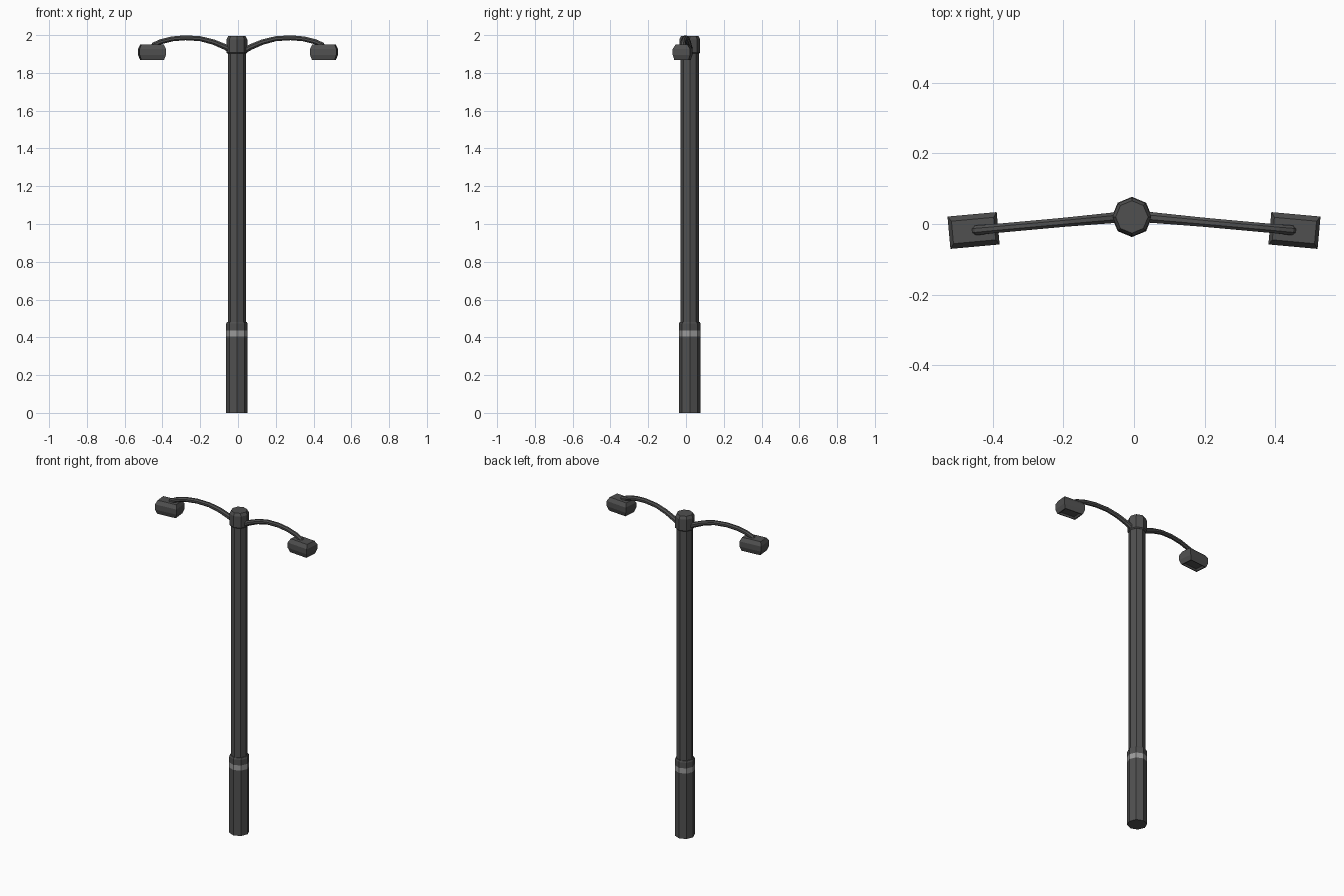
import bpy, bmesh, math
from mathutils import Vector, Matrix

if "Cube" in bpy.data.objects:
    bpy.data.objects.remove(bpy.data.objects["Cube"])

def mat(name, c):
    m = bpy.data.materials.new(name)
    m.diffuse_color = (c[0], c[1], c[2], 1)
    m.use_nodes = True
    m.node_tree.nodes["Principled BSDF"].inputs["Base Color"].default_value = m.diffuse_color
    return m

dark = mat("dark grey metal", (0.08, 0.08, 0.08))
light = mat("light grey band", (0.33, 0.33, 0.33))

def loft(name, rings, materials, band=None):
    """Skin closed rings of points, cap both ends; band = index of lighter strip."""
    bm = bmesh.new()
    vs = [[bm.verts.new(p) for p in r] for r in rings]
    n = len(vs[0])
    for k in range(len(vs) - 1):
        for i in range(n):
            j = (i + 1) % n
            f = bm.faces.new((vs[k][i], vs[k][j], vs[k + 1][j], vs[k + 1][i]))
            f.material_index = 1 if k == band else 0
    bm.faces.new(vs[0])
    bm.faces.new(vs[-1])
    bmesh.ops.recalc_face_normals(bm, faces=bm.faces[:])
    me = bpy.data.meshes.new(name)
    bm.to_mesh(me)
    bm.free()
    for m in materials:
        me.materials.append(m)
    ob = bpy.data.objects.new(name, me)
    bpy.context.collection.objects.link(ob)
    return ob

PX, PY = -0.006, 0.02  # pole axis

def octagon(r, z):
    return [(PX + r * math.cos(i * math.pi / 4), PY + r * math.sin(i * math.pi / 4), z)
            for i in range(8)]

# Octagonal base with light band, slim pole, bevelled cap
loft("base", [octagon(r, z) for r, z in
     [(.057, 0), (.057, .405), (.057, .437), (.057, .472), (.053, .481)]], [dark, light], band=1)
loft("pole", [octagon(.048, .47), octagon(.048, 1.92)], [dark])
loft("cap", [octagon(r, z) for r, z in
     [(.049, 1.902), (.055, 1.908), (.055, 1.978), (.046, 1.995)]], [dark])

# Arched arm path (distance from centre, height, tube radius)
PATH = [(.02, 1.912, .017), (.07, 1.938, .016), (.13, 1.963, .015), (.20, 1.981, .014),
        (.28, 1.986, .014), (.35, 1.98, .014), (.41, 1.965, .014), (.445, 1.949, .015),
        (.46, 1.925, .015)]
# Lamp housing cross-sections (half length, half width, height)
LAMP = [(.046, .028, 1.878), (.054, .034, 1.868), (.060, .038, 1.868),
        (.070, .046, 1.895), (.070, .046, 1.927), (.060, .032, 1.949)]

def side(s, label):
    tilt = math.radians(-5.2)
    # arms sweep slightly forward
    place = Matrix.Diagonal((s, 1, 1, 1)) @ Matrix.Translation((0, .023, 0)) @ Matrix.Rotation(tilt, 4, 'Z')
    rings = []
    for k, (d, z, r) in enumerate(PATH):
        a, b = PATH[max(k - 1, 0)], PATH[min(k + 1, len(PATH) - 1)]
        t = Vector((b[0] - a[0], 0, b[1] - a[1])).normalized()
        up = Vector((-t.z, 0, t.x))
        rings.append([place @ (Vector((d, 0, z)) + up * (r * math.sin(q)) + Vector((0, r * math.cos(q), 0)))
                      for q in [i * math.pi / 4 + math.pi / 8 for i in range(8)]])
    loft(label + "_arm", rings, [dark])
    loft(label + "_lamp", [[place @ Vector((.457 + x * l, y * w, z))
         for x, y in ((-1, -1), (1, -1), (1, 1), (-1, 1))] for l, w, z in LAMP], [dark])

side(1, "right")
side(-1, "left")
